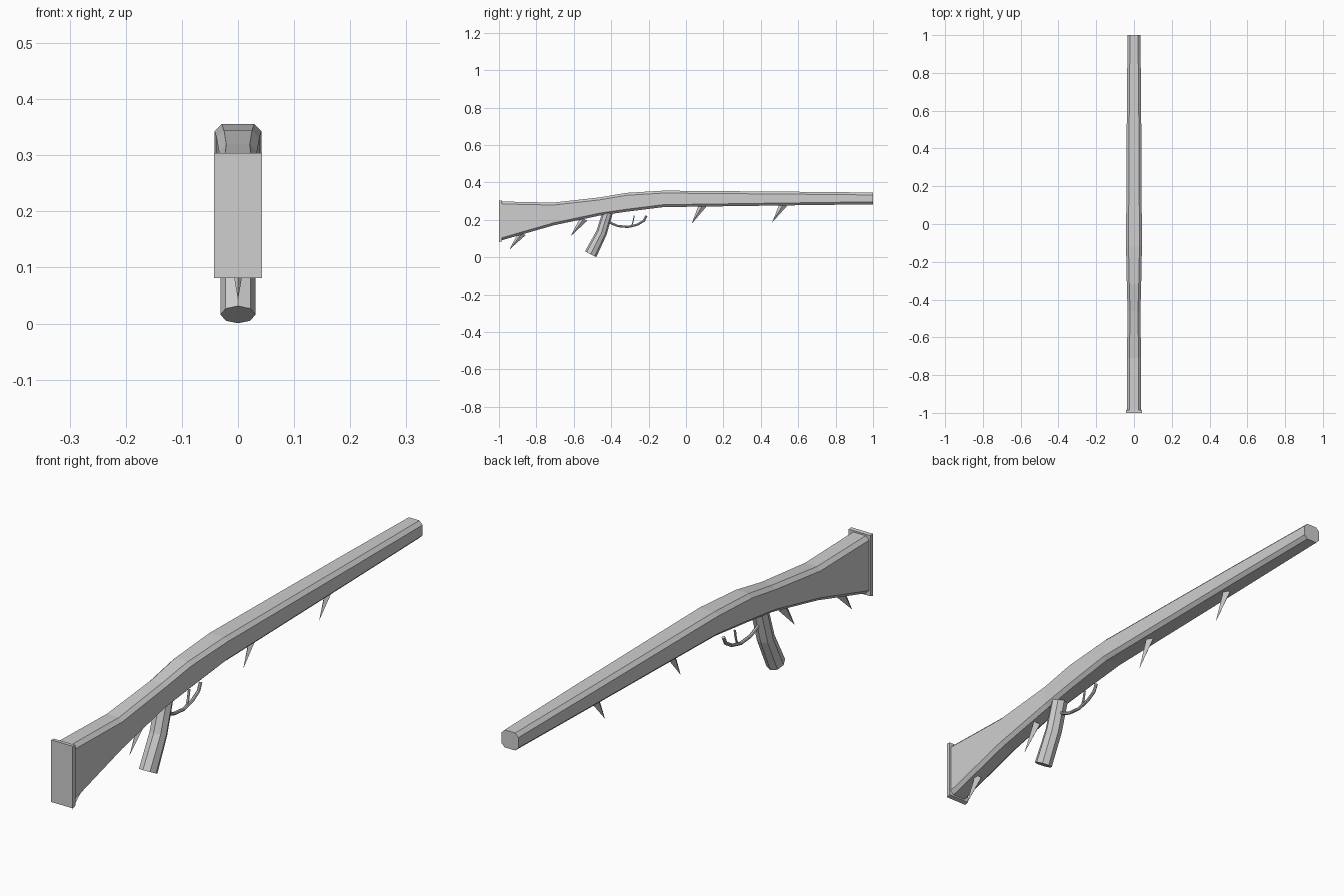
import bpy, bmesh, math
from mathutils import Vector

if "Cube" in bpy.data.objects:
    bpy.data.objects.remove(bpy.data.objects["Cube"])

grey = bpy.data.materials.new("plain grey")
grey.diffuse_color = (0.62, 0.62, 0.62, 1)
grey.use_nodes = True
grey.node_tree.nodes["Principled BSDF"].inputs["Base Color"].default_value = grey.diffuse_color


def loft(name, rings):
    """Skin a list of equal-length point rings and cap both ends."""
    bm = bmesh.new()
    vs = [[bm.verts.new(p) for p in ring] for ring in rings]
    n = len(vs[0])
    for a, b in zip(vs, vs[1:]):
        for i in range(n):
            j = (i + 1) % n
            bm.faces.new((a[i], a[j], b[j], b[i]))
    bm.faces.new(vs[0])
    bm.faces.new(vs[-1])
    bmesh.ops.remove_doubles(bm, verts=bm.verts, dist=0.00005)
    bmesh.ops.recalc_face_normals(bm, faces=bm.faces)
    mesh = bpy.data.meshes.new(name)
    bm.to_mesh(mesh)
    bm.free()
    mesh.materials.append(grey)
    obj = bpy.data.objects.new(name, mesh)
    bpy.context.collection.objects.link(obj)
    return obj


def sweep(name, path, radii, sides):
    """Sweep an ellipse along a (y, z) path; radii are (across x, in plane)."""
    pts = [Vector((0, y, z)) for y, z in path]
    rings = []
    for k, p in enumerate(pts):
        t = (pts[min(k + 1, len(pts) - 1)] - pts[max(k - 1, 0)]).normalized()
        normal = Vector((0, -t.z, t.y))
        rx, rn = radii[k]
        ring = []
        for i in range(sides):
            a = 2 * math.pi * i / sides
            ring.append(p + Vector((rx * math.cos(a), 0, 0)) + normal * rn * math.sin(a))
        rings.append(ring)
    return loft(name, rings)


def body_ring(y, bottom, top, w):
    """Rectangle with chamfered corners across the body."""
    c = 0.013
    half = [(w - c, bottom), (w, bottom + c), (w, top - c), (w - c, top)]
    return [(x, y, z) for x, z in half] + [(-x, y, z) for x, z in reversed(half)]


# Stock and barrel: y, bottom, top, half width
stations = [
    (-0.988, 0.090, 0.298, 0.038),
    (-0.71, 0.170, 0.292, 0.037),
    (-0.46, 0.223, 0.320, 0.034),
    (-0.32, 0.243, 0.344, 0.038),
    (-0.12, 0.268, 0.356, 0.042),
    (0.60, 0.278, 0.350, 0.038),
    (1.00, 0.283, 0.346, 0.034),
]
loft("stock_and_barrel", [body_ring(*s) for s in stations])

# Butt plate
loft("butt_plate", [[(-0.043, y, lo), (0.043, y, lo), (0.043, y, hi), (-0.043, y, hi)]
                    for y, lo, hi in ((-1.0, 0.081, 0.304), (-0.985, 0.085, 0.303))])

# Bent eight-sided grip
sweep("grip", [(-0.415, 0.25), (-0.452, 0.13), (-0.51, 0.016)],
      [(0.031, 0.027), (0.031, 0.029), (0.031, 0.034)], 8)

# Trigger guard and trigger
guard = [(-0.425, 0.200), (-0.40, 0.182), (-0.365, 0.167), (-0.31, 0.162),
         (-0.26, 0.174), (-0.225, 0.195), (-0.212, 0.222)]
sweep("trigger_guard", guard, [(0.006, 0.006)] * len(guard), 8)
sweep("trigger", [(-0.277, 0.222), (-0.283, 0.19), (-0.293, 0.163)],
      [(0.005, 0.003)] * 3, 6)

# Spikes under the body: base point, tip point
spikes = [((-0.875, 0.130), (-0.943, 0.042)),
          ((-0.545, 0.207), (-0.617, 0.112)),
          ((0.090, 0.280), (0.030, 0.178)),
          ((0.522, 0.285), (0.460, 0.185))]
for i, (base, tip) in enumerate(spikes, 1):
    sweep(f"spike_{i}", [base, tip], [(0.015, 0.021), (0.00001, 0.00001)], 4)
